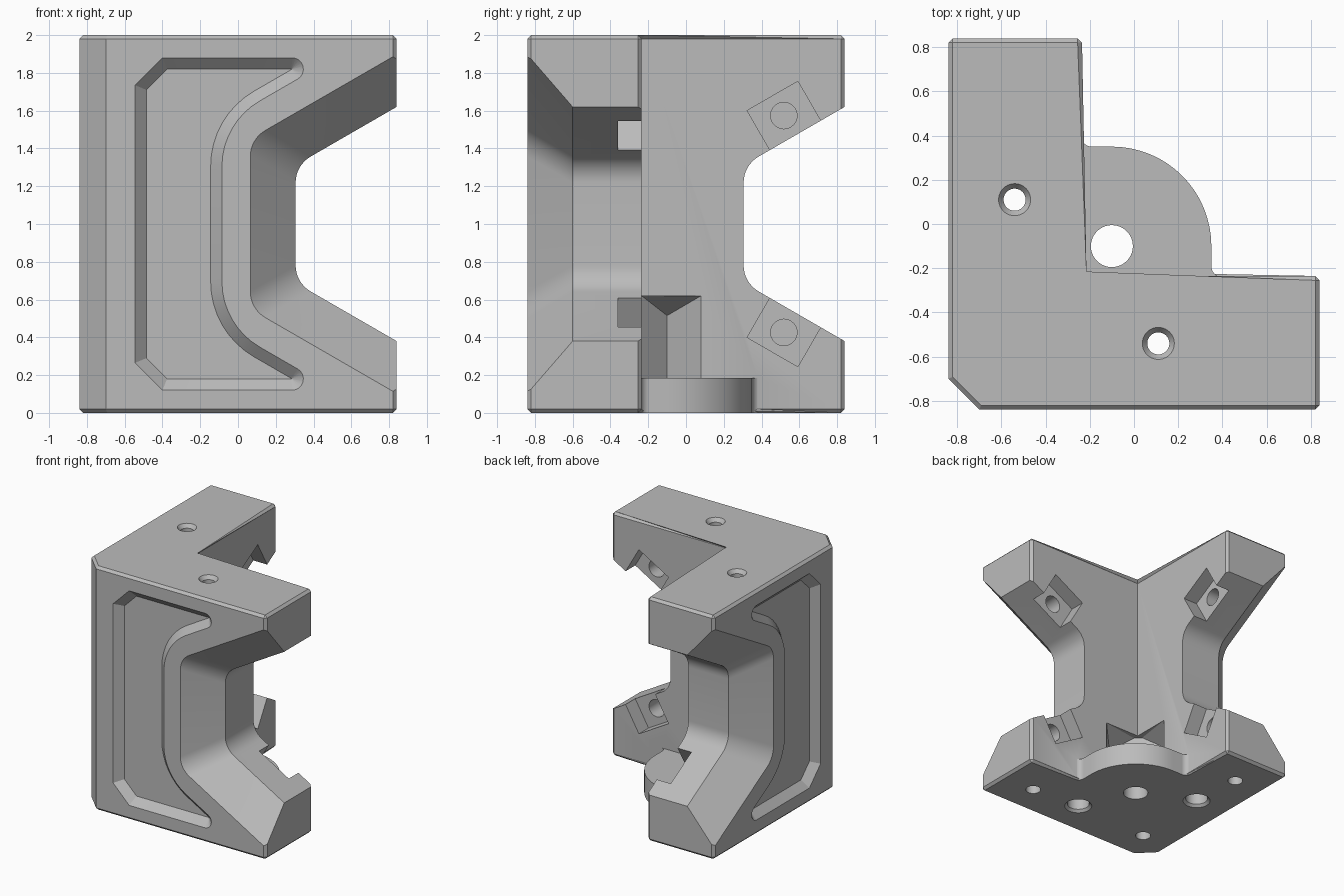
import bpy, bmesh, math
from mathutils import Vector

T30, C30 = math.tan(math.radians(30)), math.cos(math.radians(30))
HALF, INNER, TOP = 0.84, -0.235, 2.0

if "Cube" in bpy.data.objects:
    bpy.data.objects.remove(bpy.data.objects["Cube"])

grey = bpy.data.materials.new("plain grey")
grey.use_nodes = True
grey.diffuse_color = (0.5, 0.5, 0.5, 1)
grey.node_tree.nodes["Principled BSDF"].inputs["Base Color"].default_value = (0.5, 0.5, 0.5, 1)


def rounded(corners, seg=8):
    """Outline from (u, v, radius) corners with filleted corners."""
    out = []
    for i, (u, v, r) in enumerate(corners):
        p = Vector((u, v))
        if r == 0:
            out.append(p)
            continue
        a = (Vector(corners[i - 1][:2]) - p).normalized()
        b = (Vector(corners[(i + 1) % len(corners)][:2]) - p).normalized()
        half = a.angle(b) / 2
        centre = p + (a + b).normalized() * (r / math.sin(half))
        start = p + a * (r / math.tan(half)) - centre
        end = p + b * (r / math.tan(half)) - centre
        sweep = start.angle_signed(end)
        for k in range(seg + 1):
            t = -sweep * k / seg
            c, s = math.cos(t), math.sin(t)
            out.append(centre + Vector((c * start.x - s * start.y, s * start.x + c * start.y)))
    return out


def finish(bm, name):
    bmesh.ops.recalc_face_normals(bm, faces=bm.faces)
    mesh = bpy.data.meshes.new(name)
    bm.to_mesh(mesh)
    bm.free()
    mesh.materials.append(grey)
    obj = bpy.data.objects.new(name, mesh)
    bpy.context.collection.objects.link(obj)
    return obj


def loft(loops):
    """Closed solid through loops of equal point count."""
    bm = bmesh.new()
    rings = [[bm.verts.new(p) for p in loop] for loop in loops]
    for a, b in zip(rings, rings[1:]):
        for i in range(len(a)):
            j = (i + 1) % len(a)
            bm.faces.new((a[i], a[j], b[j], b[i]))
    bm.faces.new(rings[0])
    bm.faces.new(rings[-1])
    return bm


def upright(outline, z0, z1):
    return loft([[(p.x, p.y, z) for p in outline] for z in (z0, z1)])


def side_loft(layers, swap):
    """Loft of (depth, outline) layers; swap turns it onto the other arm."""
    return loft([[(d, p.x, p.y) if swap else (p.x, d, p.y) for p in o] for d, o in layers])


def chamfer(bm, width, rule):
    edges = [e for e in bm.edges if rule(e.verts[0].co, e.verts[1].co)]
    bmesh.ops.bevel(bm, geom=edges, offset=width, offset_type='OFFSET',
                    segments=1, affect='EDGES', profile=0.5)


def boolean(target, tool, mode='DIFFERENCE'):
    mod = target.modifiers.new("join", 'BOOLEAN')
    mod.operation, mod.solver, mod.object = mode, 'EXACT', tool
    bpy.context.view_layer.objects.active = target
    bpy.ops.object.modifier_apply(modifier=mod.name)
    bpy.data.objects.remove(tool)


def cylinder(r0, r1, start, end):
    """Cylinder or cone between two points."""
    a, b = Vector(start), Vector(end)
    bm = bmesh.new()
    bmesh.ops.create_cone(bm, cap_ends=True, segments=40, radius1=r0, radius2=r1,
                          depth=(b - a).length)
    turn = Vector((0, 0, 1)).rotation_difference(b - a).to_matrix()
    for v in bm.verts:
        v.co = turn @ v.co + (a + b) / 2
    return finish(bm, "hole_cutter")


def flip(corners):
    """Complete a half outline by mirroring it about mid height."""
    return corners + [(u, TOP - v, r) for u, v, r in reversed(corners)]


def waist(d):
    """Side notch outline grown by d."""
    z = lambda x: 1.62 + d / C30 - (HALF - x) * T30
    left = 0.305 - d
    return rounded(flip([(1.2, z(1.2), 0), (left, z(left), 0.16)]))


def panel(d):
    """Recessed panel outline shrunk by d."""
    base, top, side = 2.07 + d / C30, 1.88 - d, -0.085 - d
    tip = HALF - (base - top) / T30
    k = d * math.tan(math.radians(22.5))
    return rounded(flip([(side, base - (HALF - side) * T30, 0.4 + d),
                         (tip, top, max(0.06 - d, 0.001)),
                         (-0.40 + k, top, 0), (-0.545 + d, 1.735 - k, 0)]))


# L-shaped body with chamfered rims and arm ends
shape = [(-0.70, -HALF), (HALF, -HALF), (HALF, INNER), (INNER, INNER),
         (INNER, HALF), (-HALF, HALF), (-HALF, -0.70)]
bm = upright([Vector(p) for p in shape], 0, TOP)
chamfer(bm, 0.02, lambda a, b: abs(a.z - b.z) < 0.01 or max(a.x, a.y) > 0.8)
body = finish(bm, "corner_bracket")

# Rounded foot in the inner corner
foot = rounded([(-0.3, -0.3, 0), (0.41, -0.3, 0), (0.41, -0.24, 0), (0.35, -0.24, 0.05),
                (0.35, 0.35, 0.45), (-0.24, 0.35, 0.05), (-0.24, 0.41, 0), (-0.3, 0.41, 0)], 16)
bm = upright(foot, 0, 0.185)
chamfer(bm, 0.022, lambda a, b: abs(a.z - b.z) < 0.01)
boolean(body, finish(bm, "foot"), 'UNION')

for swap in (False, True):
    # Flared waist notch through the arm
    layers = [(0, waist(0)), (-0.6, waist(0)), (-0.9, waist(0.3))]
    boolean(body, finish(side_loft(layers, swap), "waist_cutter"))
    # Recessed outer panel with sloped walls
    layers = [(-0.86, panel(-0.02)), (-0.78, panel(0.06))]
    boolean(body, finish(side_loft(layers, swap), "panel_cutter"))
    # Nut slots and screw holes on the inner face
    for low in (False, True):
        along, up = Vector((C30, 0.5)), Vector((-0.5, C30))
        mid = Vector((0.578, 1.47))
        pts = [mid + along * s * 0.155 + up * h
               for s, h in ((-1, -0.1), (1, -0.1), (1, 0.24), (-1, 0.24))]
        hole = mid + up * 0.12
        if low:
            pts = [Vector((p.x, TOP - p.y)) for p in pts]
            hole.y = TOP - hole.y
        boolean(body, finish(side_loft([(-0.1, pts), (-0.36, pts)], swap), "slot_cutter"))
        ends = [(d, hole.x, hole.y) if swap else (hole.x, d, hole.y) for d in (-0.3, -0.5)]
        boolean(body, cylinder(0.07, 0.07, *ends))
    # Long bolt holes with countersunk top and wider bottom, plus blind pin holes
    at = lambda x, y, z: (y, x, z) if swap else (x, y, z)
    for r0, r1, z0, z1 in ((0.05, 0.05, -0.1, 2.1), (0.05, 0.08, 1.97, 2.01),
                           (0.085, 0.085, -0.1, 0.25), (0.115, 0.085, -0.01, 0.02)):
        boolean(body, cylinder(r0, r1, at(0.11, -0.54, z0), at(0.11, -0.54, z1)))
    boolean(body, cylinder(0.058, 0.058, at(0.54, -0.57, -0.1), at(0.54, -0.57, 0.2)))
boolean(body, cylinder(0.058, 0.058, (-0.57, -0.57, -0.1), (-0.57, -0.57, 0.2)))

# Foot hole and the clearance pocket above it
boolean(body, cylinder(0.095, 0.095, (-0.1, -0.1, -0.1), (-0.1, -0.1, 0.4)))
bm = bmesh.new()
for x, y, z in ((-0.415, -0.1, 0.515), (INNER, 0.08, 0.62), (INNER, -0.28, 0.62)):
    for p in ((x, y), (y, x)):
        bm.verts.new((*p, z))
        bm.verts.new((*p, 0.186))
bmesh.ops.convex_hull(bm, input=bm.verts)
boolean(body, finish(bm, "clearance_cutter"))

# Smooth the fillets, keep the edges crisp
bpy.ops.object.select_all(action='DESELECT')
body.select_set(True)
bpy.context.view_layer.objects.active = body
bpy.ops.object.shade_smooth_by_angle(angle=math.radians(30))
